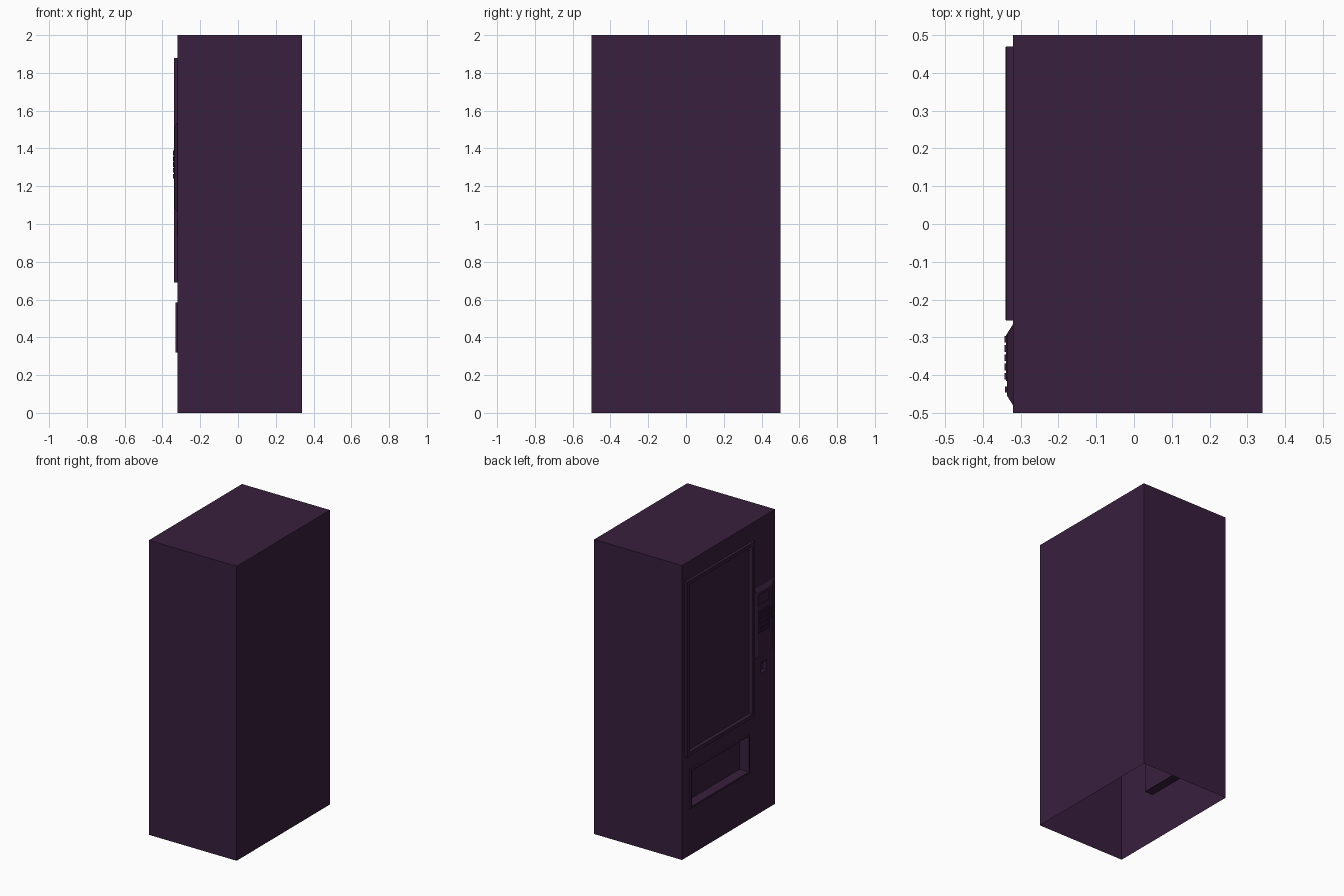
import bpy, bmesh

if "Cube" in bpy.data.objects:
    bpy.data.objects.remove(bpy.data.objects["Cube"])

mat = bpy.data.materials.new("dark_plum")
mat.diffuse_color = (0.040, 0.014, 0.048, 1)
mat.use_nodes = True
mat.node_tree.nodes["Principled BSDF"].inputs["Base Color"].default_value = mat.diffuse_color

BACK, FRONT = 0.34, -0.32      # the machine's door side looks toward -x


def finish(name, bm):
    me = bpy.data.meshes.new(name)
    bm.to_mesh(me)
    bm.free()
    me.materials.append(mat)
    ob = bpy.data.objects.new(name, me)
    bpy.context.collection.objects.link(ob)
    return ob


def quad(bm, pts):
    return bm.faces.new([bm.verts.new(p) for p in pts])


def stepped(name, rect, profile, cap=True):
    """Rectangle on the front, swept through (inset, x) steps, last one capped."""
    y0, y1, z0, z1 = rect
    bm = bmesh.new()
    rings = []
    for i, x in profile:
        pts = [(y1 - i, z0 + i), (y0 + i, z0 + i), (y0 + i, z1 - i), (y1 - i, z1 - i)]
        rings.append([bm.verts.new((x, y, z)) for y, z in pts])
    for a, b in zip(rings, rings[1:]):
        for k in range(4):
            n = (k + 1) % 4
            bm.faces.new((a[k], a[n], b[n], b[k]))
    if cap:
        bm.faces.new(rings[-1])
    return finish(name, bm)


# openings in the front wall: (y0, y1, z0, z1)
window = (-0.255, 0.47, 0.69, 1.88)
hatch = (-0.215, 0.42, 0.32, 0.585)
coin_cup = (-0.41, -0.34, 0.94, 1.02)


def shrink(r, d):
    return (r[0] + d, r[1] - d, r[2] + d, r[3] - d)


holes = [shrink(window, 0.025), shrink(hatch, 0.012), shrink(coin_cup, 0.006)]

# cabinet shell, open underneath
bm = bmesh.new()
quad(bm, [(BACK, -.5, 0), (BACK, .5, 0), (BACK, .5, 2), (BACK, -.5, 2)])
quad(bm, [(FRONT, -.5, 0), (BACK, -.5, 0), (BACK, -.5, 2), (FRONT, -.5, 2)])
quad(bm, [(BACK, .5, 0), (FRONT, .5, 0), (FRONT, .5, 2), (BACK, .5, 2)])
quad(bm, [(FRONT, -.5, 2), (BACK, -.5, 2), (BACK, .5, 2), (FRONT, .5, 2)])

# front wall as a grid that leaves the openings out
ys = sorted({-0.5, 0.5, *[v for h in holes for v in h[:2]]})
zs = sorted({0.0, 2.0, *[v for h in holes for v in h[2:]]})
wall = []
for ya, yb in zip(ys, ys[1:]):
    for za, zb in zip(zs, zs[1:]):
        cy, cz = (ya + yb) / 2, (za + zb) / 2
        if any(h[0] < cy < h[1] and h[2] < cz < h[3] for h in holes):
            continue
        wall.append(quad(bm, [(FRONT, yb, za), (FRONT, ya, za), (FRONT, ya, zb), (FRONT, yb, zb)]))
bmesh.ops.remove_doubles(bm, verts=bm.verts[:], dist=1e-5)
inner = [e for e in bm.edges if len(e.link_faces) == 2
         and all(abs(f.normal.x + 1) < 1e-3 or f in wall for f in e.link_faces)]
bm.normal_update()
bmesh.ops.dissolve_limit(bm, angle_limit=0.02, verts=bm.verts[:], edges=bm.edges[:])
finish("cabinet", bm)

# display window: raised frame with the glass set back
stepped("window_frame", window,
        [(0, FRONT), (0, -0.338), (0.002, -0.34), (0.023, -0.34), (0.025, -0.338), (0.025, -0.314)], cap=False)
stepped("window_glass", holes[0], [(0, -0.314)])

# delivery hatch: thin rim and a box sunk into the cabinet
stepped("delivery_hatch", hatch,
        [(0, FRONT), (0, -0.33), (0.012, -0.33), (0.012, -0.26)])

# control panel with sloped edges, and a sunken display
panel = (-0.48, -0.265, 1.06, 1.54)
stepped("control_panel", panel, [(0, FRONT), (0.025, -0.336)])
stepped("panel_display", (-0.415, -0.292, 1.425, 1.495),
        [(0, -0.336), (0, -0.339), (0.006, -0.339), (0.008, -0.3365)])

# keypad
for row in range(5):
    for col in range(5):
        y, z = -0.305 - col * 0.0245, 1.253 + row * 0.031
        stepped(f"key_{row}_{col}", (y - 0.009, y + 0.009, z - 0.012, z + 0.012),
                [(0, -0.336), (0, -0.343)])

# coin slot and coin return cup
stepped("coin_slot", (-0.446, -0.430, 1.30, 1.37),
        [(0, -0.336), (0, -0.341), (0.005, -0.341), (0.005, -0.337)])
stepped("coin_return", coin_cup,
        [(0, FRONT), (0, -0.323), (0.006, -0.323), (0.006, -0.295)])
